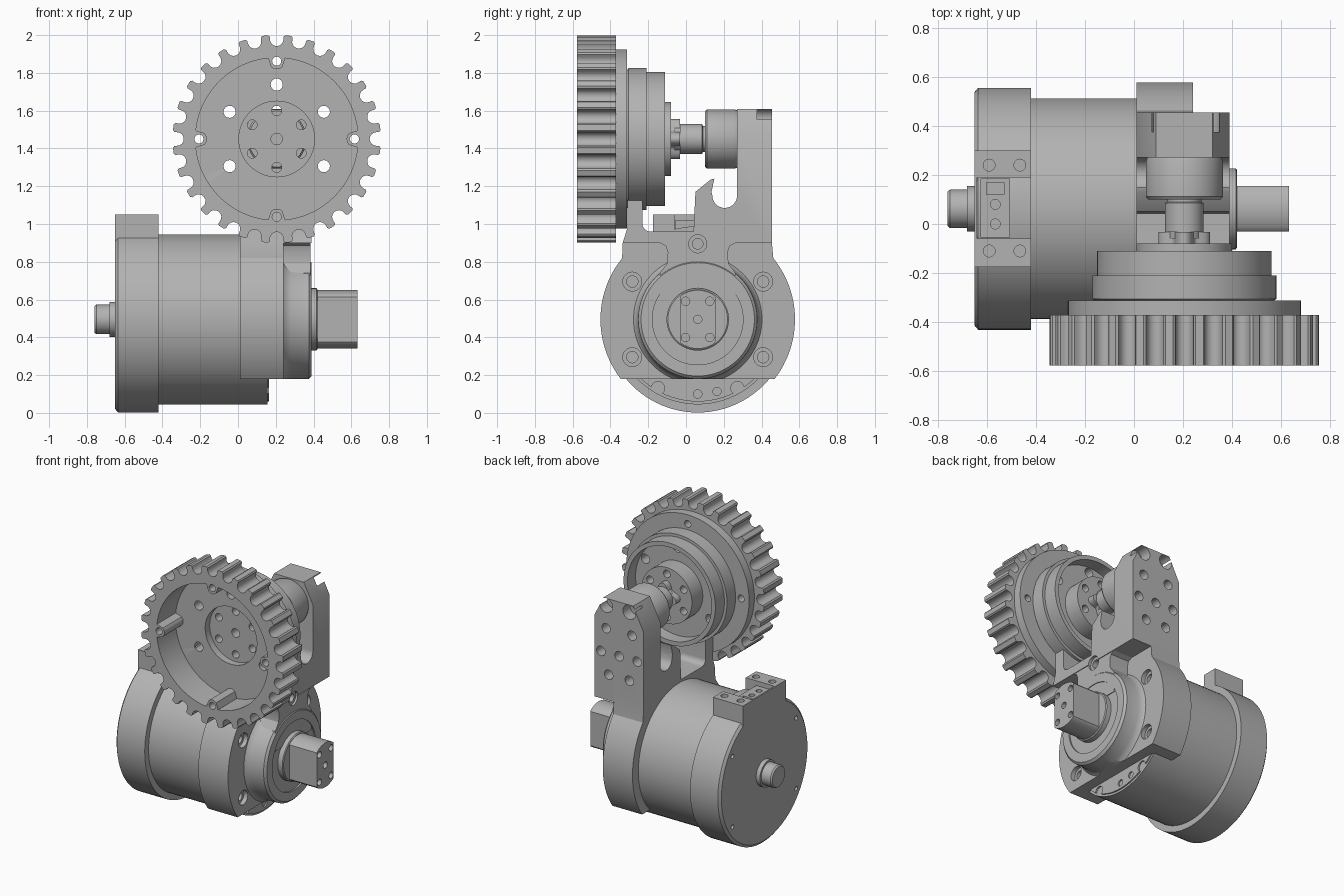
import bpy, bmesh
from math import sin, cos, pi, radians, sqrt

if "Cube" in bpy.data.objects:
    bpy.data.objects.remove(bpy.data.objects["Cube"])

metal = bpy.data.materials.new("machined_grey")
metal.use_nodes = True
GREY = (0.45, 0.45, 0.45, 1)
metal.diffuse_color = GREY
metal.node_tree.nodes["Principled BSDF"].inputs["Base Color"].default_value = GREY

MY, MZ = 0.062, 0.495      # motor axis, along x
PX, PZ = 0.205, 1.45       # pulley axis, along y


def place(u, v, w, axis):
    """Turn section coordinates u, v and depth w into a point."""
    return {"x": (w, u, v), "y": (u, w, v), "z": (u, v, w)}[axis]


def loft(name, rings):
    """Skin a row of equal rings and cap both ends."""
    bm = bmesh.new()
    rows = [[bm.verts.new(p) for p in ring] for ring in rings]
    n = len(rows[0])
    for a, b in zip(rows, rows[1:]):
        for i in range(n):
            j = (i + 1) % n
            bm.faces.new((a[i], a[j], b[j], b[i]))
    bm.faces.new(rows[0][::-1])
    bm.faces.new(rows[-1])
    bmesh.ops.recalc_face_normals(bm, faces=bm.faces)
    mesh = bpy.data.meshes.new(name)
    bm.to_mesh(mesh)
    bm.free()
    mesh.materials.append(metal)
    ob = bpy.data.objects.new(name, mesh)
    bpy.context.collection.objects.link(ob)
    return ob


def prism(name, pts, axis, a, b):
    return loft(name, [[place(u, v, w, axis) for u, v in pts] for w in (a, b)])


def arc(cu, cv, r, start, end, n):
    steps = [radians(start + (end - start) * i / n) for i in range(n + 1)]
    return [(cu + r * cos(t), cv + r * sin(t)) for t in steps]


def lathe(name, profile, axis, cu, cv, n=96):
    """Revolve (depth, radius) pairs about an axis."""
    return loft(name, [[place(u, v, w, axis) for u, v in arc(cu, cv, r, 0, 360, n)[:-1]]
                       for w, r in profile])


def box(name, x0, x1, y0, y1, z0, z1):
    return prism(name, [(x0, y0), (x1, y0), (x1, y1), (x0, y1)], "z", z0, z1)


def cut(target, cutter):
    cutter.hide_render = True
    mod = target.modifiers.new("cut", "BOOLEAN")
    mod.operation = "DIFFERENCE"
    mod.solver = "EXACT"
    mod.object = cutter
    bpy.context.view_layer.objects.active = target
    bpy.ops.object.modifier_apply(modifier=mod.name)
    bpy.data.objects.remove(cutter)


def drill(target, axis, r, a, b, spots):
    for u, v in spots:
        cut(target, lathe("drill", [(a, r), (b, r)], axis, u, v, 24))


def polar(R, angles, cu, cv):
    return [(cu + R * cos(radians(t)), cv + R * sin(radians(t))) for t in angles]


# Motor
lathe("motor_body", [(-0.43, 0.45), (0.155, 0.45)], "x", MY, MZ)
end_cap = lathe("motor_end_cap", [(-0.65, 0.475), (-0.635, 0.493), (-0.42, 0.493)], "x", MY, MZ)
drill(end_cap, "x", 0.015, -0.7, -0.62, polar(0.43, (35, 145, 215, 325), MY, MZ))
lathe("rear_shaft", [(-0.64, 0.092), (-0.68, 0.092), (-0.68, 0.078), (-0.75, 0.078),
                     (-0.76, 0.07)], "x", MY, MZ, 48)
flange = lathe("motor_front_flange", [(0.13, 0.435), (0.165, 0.435)], "x", MY, MZ)
drill(flange, "x", 0.035, 0.145, 0.2, polar(0.42, (240, 300), MY, MZ))
drill(flange, "x", 0.022, 0.145, 0.2, polar(0.395, (270, 285), MY, MZ))

# Connector block on the end cap
block = box("connector_block", -0.65, -0.42, MY - 0.238, MY + 0.238, 0.75, 1.05)
cut(block, box("slot", -0.64, -0.3, -0.06, 0.19, 0.97, 1.2))
drill(block, "z", 0.024, 1.0, 1.1, [(x, y) for x in (-0.59, -0.465) for y in (-0.11, 0.24)])
plug = box("connector_plug", -0.625, -0.505, -0.055, 0.185, 0.96, 1.02)
cut(plug, box("pin_slot", -0.6, -0.53, 0.12, 0.17, 0.99, 1.1))
drill(plug, "z", 0.02, 0.99, 1.1, [(-0.565, 0.0), (-0.565, 0.08)])

# Bracket: round plate with a front lug, a hooked slot and a tall arm
upper = ([(0.455, 0.9), (0.455, 1.61), (0.27, 1.61)]
         + arc(0.205, 1.15, 0.065, 0, -180, 16)
         + [(0.135, 1.17), (0.15, 1.24), (0.13, 1.235), (0.05, 1.17), (0.04, 0.96)]
         + arc(-0.19, 1.0, 0.04, 270, 180, 6)
         + [(-0.23, 1.19), (-0.31, 1.19), (-0.31, 0.98), (-0.335, 0.9)])
low = 37.7
plate = prism("bracket_plate", arc(MY, MZ, 0.515, -low, 39, 24) + upper
              + arc(MY, MZ, 0.515, 141, 180 + low, 24), "x", 0.01, 0.24)
top = prism("bracket_upper", upper, "x", 0.24, 0.39)
bolts = polar(0.4, (30, 150, 210, 330), MY, MZ)
drill(plate, "x", 0.05, 0.21, 0.3, bolts)
drill(plate, "x", 0.03, 0.15, 0.3, bolts)

# Arm holes, tapered top corners and bolt scallops, worked on both halves
for half, side in ((plate, -1), (top, 1)):
    edge = PX + side * 0.2
    cut(half, prism("corner", [(edge, 1.44), (edge, 1.7), (edge - side * 0.09, 1.7),
                               (edge - side * 0.09, 1.62)], "y", 0.25, 0.5))
holes = [(0.1, 1.4), (0.3, 1.4), (0.06, 1.23), (0.2, 1.23), (0.34, 1.23), (0.12, 1.08), (0.28, 1.08)]
for x, z in holes:
    for half in ((plate,) if x < 0.19 else (top,) if x > 0.28 else (plate, top)):
        drill(half, "y", 0.033, 0.37, 0.5, [(x, z)])
drill(plate, "y", 0.05, 0.375, 0.5, [(0.12, 1.56)])
drill(top, "y", 0.05, 0.375, 0.5, [(0.3, 1.56)])

# Output boss and the neck that joins it to the bracket
boss = lathe("output_boss", [(0.235, 0.345), (0.25, 0.33), (0.28, 0.318), (0.375, 0.315),
                             (0.39, 0.3), (0.39, 0.24), (0.38, 0.24), (0.38, 0.165),
                             (0.415, 0.165), (0.42, 0.158)], "x", MY, MZ)
cut(boss, box("trim", 0, 1, -1, 1, -0.2, 0.18))
flare = [(MY + s * y, z) for s, row in ((1, [(0.2, 0.6), (0.2, 0.74), (0.163, 0.79), (0.158, 0.85),
                                             (0.17, 0.885), (0.2, 0.9)]),) for y, z in row]
flare += [(2 * MY - y, z) for y, z in reversed(flare)]
neck = prism("bracket_neck", flare, "x", 0.24, 0.385)
for part in (neck, top):
    drill(part, "x", 0.048, 0.37, 0.45, [(MY, 0.895)])
    drill(part, "x", 0.028, 0.3, 0.45, [(MY, 0.895)])

# Output shaft with two flats
flat = [(max(MY - 0.093, min(MY + 0.093, y)), z) for y, z in arc(MY, MZ, 0.155, 0, 360, 64)[:-1]]
shaft = prism("output_shaft", flat, "x", 0.4, 0.632)
drill(shaft, "x", 0.022, 0.58, 0.7,
      [(MY, MZ)] + [(MY + a, MZ + b) for a in (-0.064, 0.064) for b in (-0.096, 0.096)])

# Toothed pulley rim with round grooves
TEETH = 28
outline = []
for k in range(TEETH):
    t = 90 + k * 360 / TEETH
    gap = 3.9
    outline += polar(0.551, (t - gap - 0.9,), PX, PZ)
    outline += polar(0.543, (t - gap,), PX, PZ)
    cu, cv = polar(0.528, (t,), PX, PZ)[0]
    outline += arc(cu, cv, 0.036, t - 90, t - 270, 8)
    outline += polar(0.543, (t + gap,), PX, PZ)
    outline += polar(0.551, (t + gap + 0.9,), PX, PZ)
rim = prism("pulley_rim", outline, "y", -0.577, -0.37)


def recess_radius(deg):
    """Round pocket with four screw lobes standing into it."""
    d = radians((deg + 45) % 90 - 45)
    reach = 0.043 ** 2 - (0.413 * sin(d)) ** 2
    return min(0.43, 0.413 * cos(d) - sqrt(reach)) if reach > 0 else 0.43


pocket = [polar(recess_radius(t * 1.5), (t * 1.5,), PX, PZ)[0] for t in range(240)]
cut(rim, prism("pocket", pocket, "y", -0.7, -0.3))
lobes = polar(0.412, (0, 90, 180, 270), PX, PZ)
drill(rim, "y", 0.024, -0.7, -0.3, lobes)

# Stepped hub, cupped at the back
hub = lathe("pulley_hub", [(-0.32, 0.2), (-0.37, 0.2), (-0.37, 0.475), (-0.312, 0.475),
                           (-0.312, 0.365), (-0.305, 0.375), (-0.21, 0.375), (-0.21, 0.355),
                           (-0.11, 0.355), (-0.11, 0.325), (-0.2, 0.325), (-0.2, 0.195),
                           (-0.08, 0.195)], "y", PX, PZ)
drill(hub, "y", 0.024, -0.5, 0, lobes)
drill(hub, "y", 0.032, -0.5, 0, polar(0.288, (30, 90, 150, 210, 330), PX, PZ))
drill(hub, "y", 0.026, -0.5, 0, polar(0.15, range(30, 390, 60), PX, PZ))
drill(hub, "y", 0.03, -0.5, -0.25, [(PX, PZ)])

# Lobed nut, axle and bearing collar
nut = [polar(0.084 + 0.021 * cos(radians(16 * k)), (4 * k,), PX, PZ)[0] for k in range(90)]
prism("axle_nut", nut, "y", -0.085, -0.033)
lathe("axle", [(-0.06, 0.07), (-0.033, 0.07), (-0.033, 0.079), (0.085, 0.079), (0.09, 0.07),
               (0.15, 0.07)], "y", PX, PZ, 48)
lathe("bearing_collar", [(0.1, 0.148), (0.112, 0.157), (0.255, 0.157), (0.275, 0.15)],
      "y", PX, PZ, 64)

# Smooth the round faces and keep machined edges sharp
bpy.ops.object.select_all(action="DESELECT")
for ob in bpy.context.collection.objects:
    if ob.type == "MESH" and metal.name in ob.data.materials:
        ob.select_set(True)
        bpy.context.view_layer.objects.active = ob
bpy.ops.object.shade_smooth_by_angle(angle=radians(30))
